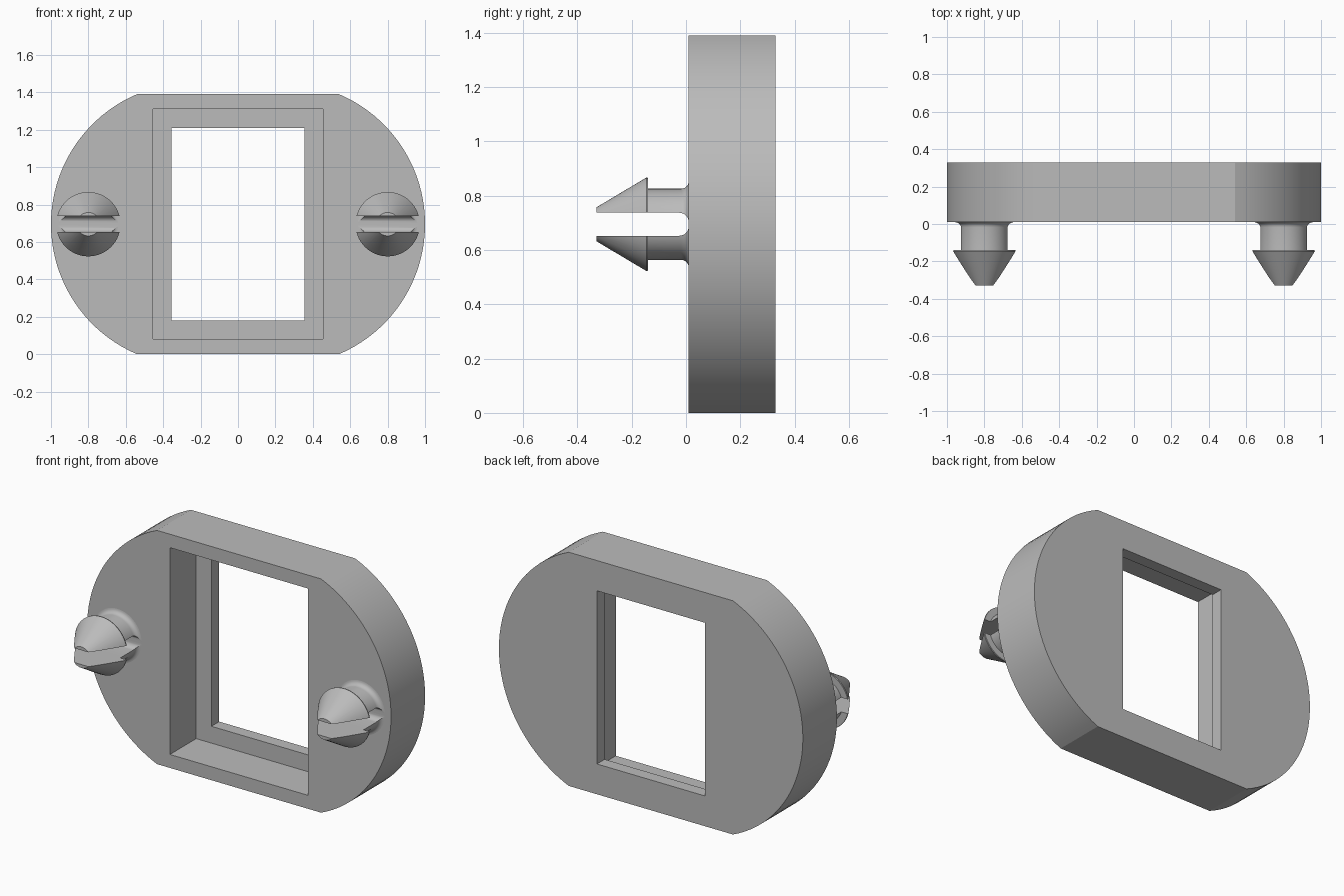
import bpy
import bmesh
from math import asin, cos, pi, sin, radians
from mathutils import Vector

if "Cube" in bpy.data.objects:
    bpy.data.objects.remove(bpy.data.objects["Cube"])

MID_Z = 0.695            # mid height of the plate
FRONT, BACK = 0.01, 0.33   # plate faces
LEDGE = 0.257            # depth where the pocket meets the rear lip

grey = bpy.data.materials.new("plain grey")
grey.use_nodes = True
colour = (0.5, 0.5, 0.5, 1)
grey.diffuse_color = colour
grey.node_tree.nodes["Principled BSDF"].inputs["Base Color"].default_value = colour


def make_object(name, bm):
    bmesh.ops.recalc_face_normals(bm, faces=bm.faces[:])
    mesh = bpy.data.meshes.new(name)
    bm.to_mesh(mesh)
    bm.free()
    mesh.materials.append(grey)
    obj = bpy.data.objects.new(name, mesh)
    bpy.context.collection.objects.link(obj)
    return obj


def prism(name, points, sweep):
    """Extrude a flat outline along a vector."""
    bm = bmesh.new()
    face = bm.faces.new([bm.verts.new(p) for p in points])
    result = bmesh.ops.extrude_face_region(bm, geom=[face], use_keep_orig=True)
    moved = [v for v in result["geom"] if isinstance(v, bmesh.types.BMVert)]
    bmesh.ops.translate(bm, verts=moved, vec=Vector(sweep))
    return make_object(name, bm)


def opening(name, half_x, half_z, y0, y1):
    corners = [(-1, -1), (1, -1), (1, 1), (-1, 1)]
    points = [(sx * half_x, y0, MID_Z + sz * half_z) for sx, sz in corners]
    return prism(name, points, (0, y1 - y0, 0))


def lathe(name, profile, x):
    """Revolve (radius, y) points around a line parallel to y."""
    bm = bmesh.new()
    verts = [bm.verts.new((x + r, y, MID_Z)) for r, y in profile]
    edges = [bm.edges.new(pair) for pair in zip(verts, verts[1:])]
    bmesh.ops.spin(bm, geom=verts + edges, cent=(x, 0, MID_Z), axis=(0, 1, 0),
                   angle=2 * pi, steps=64, use_merge=True)
    bmesh.ops.remove_doubles(bm, verts=bm.verts[:], dist=0.0001)
    return make_object(name, bm)


def cut(obj, cutter):
    mod = obj.modifiers.new("cut", "BOOLEAN")
    mod.operation = "DIFFERENCE"
    mod.solver = "EXACT"
    mod.object = cutter
    bpy.context.view_layer.update()
    graph = bpy.context.evaluated_depsgraph_get()
    mesh = bpy.data.meshes.new_from_object(obj.evaluated_get(graph))
    obj.modifiers.clear()
    obj.data = mesh
    bpy.data.objects.remove(cutter)


def smooth(obj, degrees):
    bpy.ops.object.select_all(action="DESELECT")
    obj.select_set(True)
    bpy.context.view_layer.objects.active = obj
    bpy.ops.object.shade_smooth_by_angle(angle=radians(degrees))


# Plate: two round ends trimmed flat at the top and bottom
radius, arc_x = 0.755, 0.245
limit = asin(MID_Z / radius)
steps = 40
outline = []
for side in (1, -1):
    for i in range(steps + 1):
        a = limit * (2 * i / steps - 1)
        outline.append((side * (arc_x + radius * cos(a)), FRONT,
                        MID_Z + side * radius * sin(a)))
plate = prism("plate", outline, (0, BACK - FRONT, 0))

# Front pocket and the smaller window through the rear lip
cut(plate, opening("pocket_cutter", 0.455, 0.615, FRONT - 0.1, LEDGE))
cut(plate, opening("window_cutter", 0.355, 0.515, FRONT + 0.1, BACK + 0.1))
smooth(plate, 20)

# Snap pins: conical barbed head, shaft and a flared root
SHAFT, FLARE = 0.131, 0.028
profile = [(0, -0.33), (0.0625, -0.33), (0.168, -0.153), (0.172, -0.146),
           (0.171, -0.14), (SHAFT, -0.14)]
for i in range(7):
    a = i / 6 * pi / 2
    profile.append((SHAFT + FLARE * (1 - cos(a)), FRONT - FLARE * (1 - sin(a))))
profile += [(SHAFT + FLARE, FRONT + 0.02), (0, FRONT + 0.02)]

# Slot outline with a rounded inner end
SLOT, ROUND = 0.0425, 0.035
slot = [(-0.4, -SLOT), (-0.4, SLOT)]
for start, sign in ((pi / 2, 1), (0, -1)):
    for i in range(7):
        a = start - i / 6 * pi / 2
        slot.append((FRONT - ROUND + ROUND * cos(a),
                     sign * (SLOT - ROUND) + ROUND * sin(a)))

for side, label in ((1, "left"), (-1, "right")):
    pin = lathe(label + "_snap_pin", profile, side * 0.8)
    points = [(side * 0.8 - 0.3, y, MID_Z + z) for y, z in slot]
    cut(pin, prism("slot_cutter", points, (0.6, 0, 0)))
    smooth(pin, 28)
